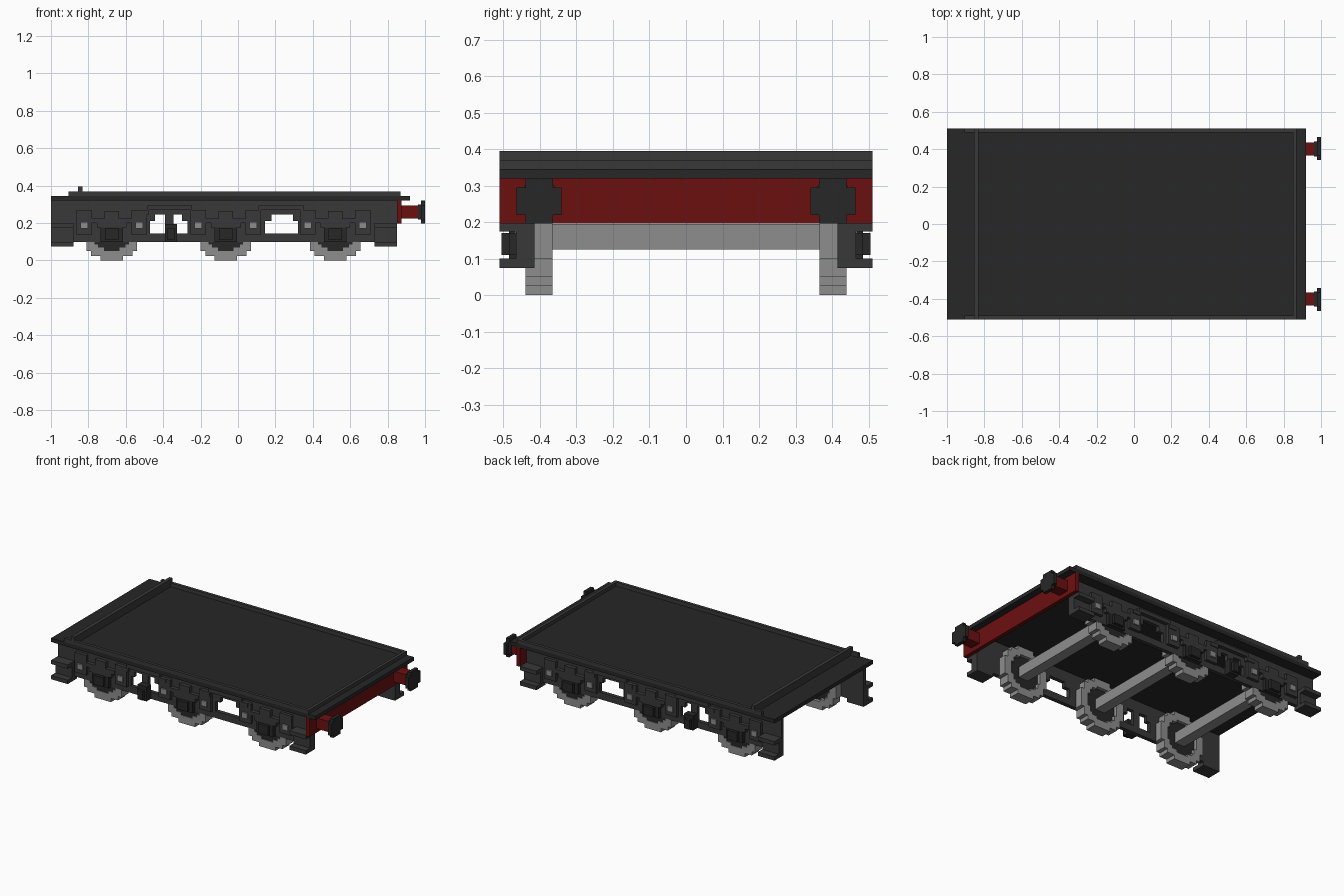
import bpy, bmesh
from mathutils import Matrix, Vector

cube = bpy.data.objects.get("Cube")
if cube:
    bpy.data.objects.remove(cube, do_unlink=True)


def material(name, r, g, b):
    m = bpy.data.materials.new(name)
    m.use_nodes = True
    m.diffuse_color = (r, g, b, 1)
    bsdf = m.node_tree.nodes["Principled BSDF"]
    bsdf.inputs["Base Color"].default_value = (r, g, b, 1)
    bsdf.inputs["Roughness"].default_value = 0.8
    return m


DARK = material("dark grey", 0.020, 0.020, 0.020)
FRAME = material("frame grey", 0.040, 0.040, 0.040)
STEEL = material("steel grey", 0.270, 0.270, 0.270)
RED = material("dark red", 0.150, 0.005, 0.005)


def finish(name, bm, mat):
    bmesh.ops.recalc_face_normals(bm, faces=bm.faces)
    me = bpy.data.meshes.new(name)
    bm.to_mesh(me)
    bm.free()
    me.materials.append(mat)
    ob = bpy.data.objects.new(name, me)
    bpy.context.collection.objects.link(ob)
    return ob


def boxes(name, mat, spans, both_sides=False):
    """Boxes given as (x0, x1, y0, y1, z0, z1), optionally repeated at -y."""
    bm = bmesh.new()
    for s in spans:
        for sign in ((1, -1) if both_sides else (1,)):
            x0, x1, y0, y1, z0, z1 = s
            y0, y1 = sorted((y0 * sign, y1 * sign))
            centre = Vector((x0 + x1, y0 + y1, z0 + z1)) / 2
            size = Matrix.Diagonal((x1 - x0, y1 - y0, z1 - z0, 1))
            bmesh.ops.create_cube(bm, size=1, matrix=Matrix.Translation(centre) @ size)
    return finish(name, bm, mat)


# Deck with raised rim and cross ridge
boxes("deck", DARK, [(-1, 0.92, -0.51, 0.51, 0.32, 0.345)])
boxes("deck_side_rims", FRAME, [(-0.905, 0.87, 0.49, 0.51, 0.345, 0.37)], True)
boxes("deck_end_rim", FRAME, [(0.85, 0.87, -0.49, 0.49, 0.345, 0.37)])
boxes("deck_ridge", FRAME, [(-0.855, -0.832, -0.51, 0.51, 0.345, 0.395)])

# Side frames: top and bottom rails, webs between windows, stepped window corners
P0, P1, P2 = 0.415, 0.44, 0.465
plate = [(-1, 0.85, P0, P1, 0.245, 0.32), (-1, 0.85, P0, P1, 0.10, 0.145)]
plate += [(a, b, P0, P1, 0.145, 0.245) for a, b in
          ((-1, -0.47), (-0.39, -0.345), (-0.27, 0.145), (0.32, 0.85))]
plate += [(a, b, P0, P1, 0.21, 0.245) for a, b in
          ((-0.47, -0.445), (-0.30, -0.27), (0.145, 0.18), (0.295, 0.32))]
boxes("side_frames", FRAME, plate, True)

# Raised arches over the windows
arches = []
for x in (-0.365, 0.23):
    arches += [(x - 0.12, x + 0.12, P1, P2, 0.27, 0.295)]
    for s in (-1, 1):
        a, b = sorted((x + s * 0.11, x + s * 0.165))
        arches.append((a, b, P1, P2, 0.245, 0.27))
boxes("window_arches", FRAME, arches, True)

# Footsteps at both ends of each frame
steps = []
for a, b in ((-1, -0.88), (0.73, 0.85)):
    steps += [(a, b, P0, 0.51, 0.075, 0.10),
              (a, b, P0, P2, 0.10, 0.175),
              (a, b, P0, 0.51, 0.175, 0.20)]
boxes("footsteps", FRAME, steps, True)

# Brake lever hanging in the window
boxes("brake_lever", DARK, [(-0.39, -0.325, P1, 0.485, 0.10, 0.195),
                            (-0.378, -0.34, 0.485, 0.505, 0.11, 0.17)], True)

# Running gear
AXLES = (-0.675, -0.065, 0.52)
ZC = 0.16
QUARTER = [(0.06, 0.16), (0.06, 0.135), (0.11, 0.135), (0.11, 0.11),
           (0.135, 0.11), (0.135, 0.06), (0.16, 0.06)]
OUTLINE = (QUARTER + [(x, -z) for x, z in reversed(QUARTER)]
           + [(-x, -z) for x, z in QUARTER] + [(-x, z) for x, z in reversed(QUARTER)])


def wheel_rim(name, cx, y0, y1, inner):
    bm = bmesh.new()
    loops = [[bm.verts.new((cx + x * k, y, ZC + z * k)) for x, z in OUTLINE]
             for k, y in ((1, y0), (1, y1), (inner, y1), (inner, y0))]
    n = len(OUTLINE)
    for j in range(4):
        a, b = loops[j], loops[(j + 1) % 4]
        for i in range(n):
            bm.faces.new((a[i], a[(i + 1) % n], b[(i + 1) % n], b[i]))
    finish(name, bm, STEEL)


def wheel_disc(name, cx, y0, y1, k):
    bm = bmesh.new()
    f = bm.faces.new([bm.verts.new((cx + x * k, y0, ZC + z * k)) for x, z in OUTLINE])
    ext = bmesh.ops.extrude_face_region(bm, geom=[f])["geom"]
    moved = [v for v in ext if isinstance(v, bmesh.types.BMVert)]
    bmesh.ops.translate(bm, vec=(0, y1 - y0, 0), verts=moved)
    finish(name, bm, DARK)


for label, cx in zip(("rear", "middle", "front"), AXLES):
    boxes(label + "_axle", STEEL, [(cx - 0.035, cx + 0.035, -0.39, 0.39, 0.125, 0.195)])
    for side, s in (("left", 1), ("right", -1)):
        wheel_rim(f"{label}_{side}_wheel_rim", cx, s * 0.366, s * 0.439, 0.68)
        wheel_disc(f"{label}_{side}_wheel_disc", cx, s * 0.388, s * 0.434, 0.69)

    # Spring hangers, stepped leaf spring and axle box
    hangers = [(cx + o - 0.042, cx + o + 0.042, P1, P2 - 0.005, 0.14, 0.27)
               for o in (-0.147, 0.147)]
    spring = [(cx - 0.105, cx + 0.105, P1, P2, 0.20, 0.225),
              (cx - 0.08, cx + 0.08, P1, P2, 0.175, 0.20),
              (cx - 0.038, cx + 0.038, P1, P2, 0.225, 0.265)]
    boxes(label + "_spring_hangers", FRAME, hangers, True)
    boxes(label + "_leaf_springs", FRAME, spring, True)
    boxes(label + "_axle_boxes", DARK, [(cx - 0.06, cx + 0.06, P1, P2, 0.10, 0.175),
                                        (cx - 0.036, cx + 0.036, P2, 0.485, 0.11, 0.17)], True)
    boxes(label + "_hanger_bosses", STEEL,
          [(cx + o - 0.02, cx + o + 0.02, P1, P2 + 0.005, 0.17, 0.205)
           for o in (-0.147, 0.147)], True)

# Red end beam with buffers
boxes("end_beam", RED, [(0.85, 0.875, -0.51, 0.51, 0.197, 0.32)])
boxes("buffer_stems", RED, [(0.875, 0.968, 0.365, 0.437, 0.225, 0.295)], True)
boxes("buffer_heads", DARK, [(0.978, 1.0, 0.364, 0.44, 0.197, 0.32),
                             (0.978, 1.0, 0.44, 0.464, 0.22, 0.295),
                             (0.978, 1.0, 0.341, 0.364, 0.22, 0.295),
                             (0.963, 0.978, 0.36, 0.442, 0.22, 0.30)], True)
